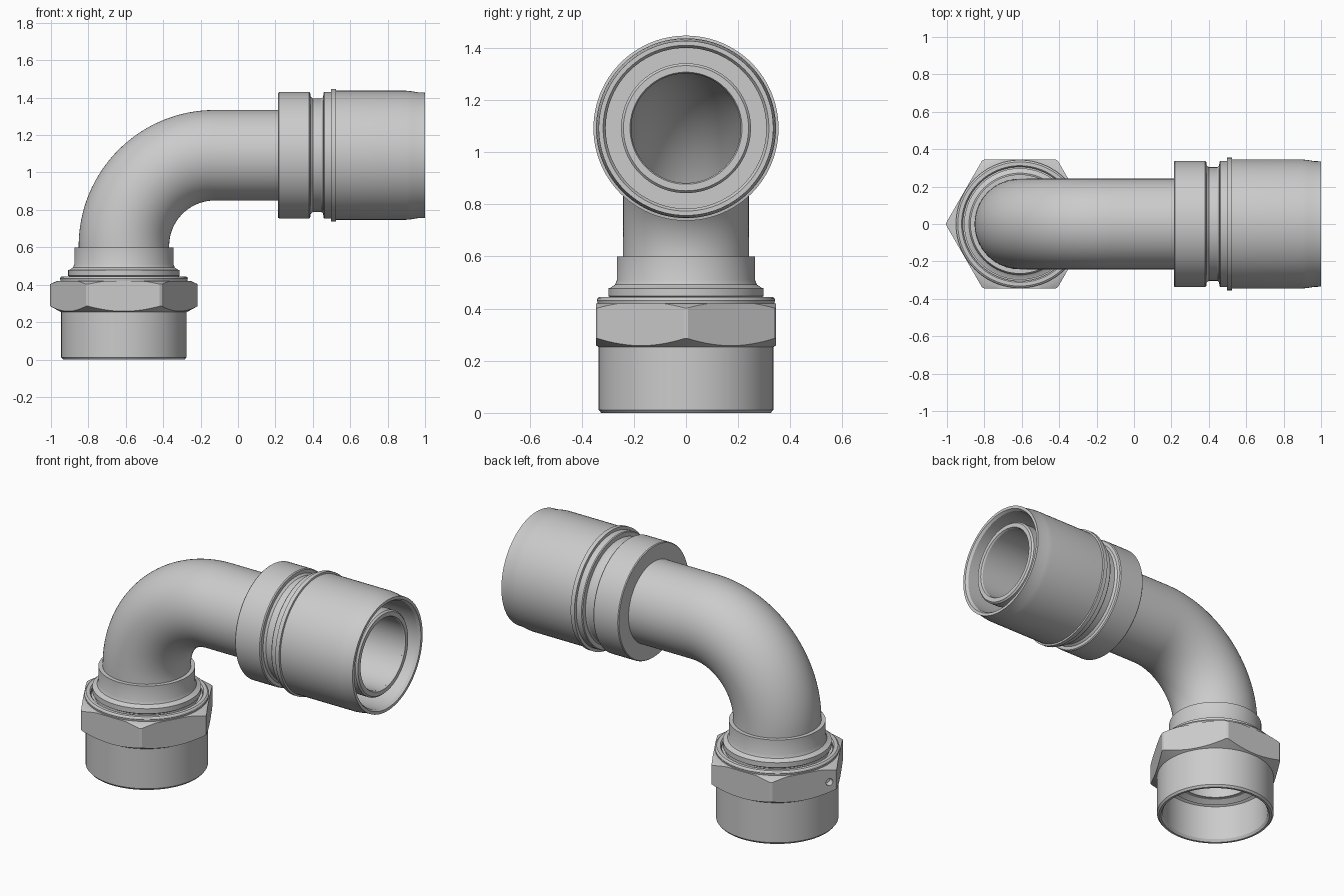
import bpy, bmesh, math
from mathutils import Vector, Matrix

if "Cube" in bpy.data.objects:
    bpy.data.objects.remove(bpy.data.objects["Cube"])

AX, AZ = -0.61, 1.092        # vertical axis x, horizontal axis z
BEND = 0.485                 # bend radius of the tube
VERTICAL = Matrix.Translation((AX, 0, 0))
HORIZONTAL = Matrix.Translation((0, 0, AZ)) @ Matrix.Rotation(math.pi / 2, 4, 'Y')


def finish(name, bm):
    bmesh.ops.recalc_face_normals(bm, faces=bm.faces)
    me = bpy.data.meshes.new(name)
    bm.to_mesh(me)
    bm.free()
    ob = bpy.data.objects.new(name, me)
    bpy.context.collection.objects.link(ob)
    return ob


def smooth(ob):
    bpy.ops.object.select_all(action='DESELECT')
    ob.select_set(True)
    bpy.context.view_layer.objects.active = ob
    bpy.ops.object.shade_smooth_by_angle(angle=math.radians(28))


def skin(bm, rings):
    # close the rings into a torus-like solid
    n = len(rings[0])
    for a, b in zip(rings, rings[1:] + rings[:1]):
        for i in range(n):
            j = (i + 1) % n
            bm.faces.new((a[i], a[j], b[j], b[i]))


def revolve(name, profile, frame, n=96):
    # closed (radius, along) profile turned around the frame's z axis
    bm = bmesh.new()
    rings = [[bm.verts.new(frame @ Vector((r * math.cos(t), r * math.sin(t), h)))
              for t in (2 * math.pi * i / n for i in range(n))] for r, h in profile]
    skin(bm, rings)
    return finish(name, bm)


def boolean(ob, cutter, op):
    m = ob.modifiers.new(op.lower(), 'BOOLEAN')
    m.operation, m.object, m.solver = op, cutter, 'EXACT'
    bpy.context.view_layer.objects.active = ob
    bpy.ops.object.modifier_apply(modifier=m.name)
    bpy.data.objects.remove(cutter)


# bent tube: outer wall out, bore back
cx, cz = AX + BEND, AZ - BEND
path = [(Vector((AX, 0, 0.24)), 0.0)]
for i in range(33):
    a = math.pi / 2 * i / 32
    path.append((Vector((cx - BEND * math.cos(a), 0, cz + BEND * math.sin(a))), a))
path.append((Vector((0.96, 0, AZ)), math.pi / 2))
bm = bmesh.new()


def tube_ring(p, a, r, n=80):
    side = Vector((math.cos(a), 0, -math.sin(a)))
    return [bm.verts.new(p + r * (side * math.cos(t) + Vector((0, 1, 0)) * math.sin(t)))
            for t in (2 * math.pi * i / n for i in range(n))]


skin(bm, [tube_ring(p, a, 0.242) for p, a in path] +
     [tube_ring(p, a, 0.21) for p, a in reversed(path)])
smooth(finish("bent_tube", bm))

# collar welded to the lower end of the tube
smooth(revolve("tube_collar", [
    (0.235, 0.60), (0.265, 0.60), (0.265, 0.51), (0.272, 0.492), (0.29, 0.48),
    (0.298, 0.478), (0.298, 0.448), (0.285, 0.44), (0.285, 0.24), (0.265, 0.22),
    (0.235, 0.24)], VERTICAL))

# retaining ring on top of the nut
smooth(revolve("retaining_ring", [
    (0.305, 0.41), (0.305, 0.437), (0.312, 0.445), (0.332, 0.445), (0.339, 0.44),
    (0.342, 0.432), (0.339, 0.422), (0.339, 0.41)], VERTICAL))

# chamfered hexagon nut
bm = bmesh.new()
bmesh.ops.create_cone(bm, cap_ends=True, segments=6, radius1=0.398, radius2=0.398, depth=0.3,
                      matrix=Matrix.Translation((AX, 0, 0.34)))
for v in bm.verts:   # corners point along x
    p = v.co - Vector((AX, 0, 0))
    k = round(math.atan2(p.y, p.x) / (math.pi / 3) - 1e-3)
    v.co = Vector((AX + 0.398 * math.cos(k * math.pi / 3), 0.398 * math.sin(k * math.pi / 3), v.co.z))
nut = finish("hex_nut", bm)
boolean(nut, revolve("chamfer_cutter", [
    (0.284, 0.25), (0.33, 0.25), (0.394, 0.285), (0.394, 0.403), (0.358, 0.42),
    (0.284, 0.42)], VERTICAL), 'INTERSECT')

# small wire hole in one rear flat, near its corner
normal = Vector((math.cos(math.radians(150)), math.sin(math.radians(150)), 0))
along = Vector((-0.5, -0.866, 0))
bm = bmesh.new()
bmesh.ops.create_cone(bm, cap_ends=True, segments=24, radius1=0.021, radius2=0.021, depth=0.08,
                      matrix=Matrix.Translation(Vector((AX, 0, 0.337)) + normal * 0.345 + along * 0.155)
                      @ normal.to_track_quat('Z', 'Y').to_matrix().to_4x4())
boolean(nut, finish("hole_cutter", bm), 'DIFFERENCE')
smooth(nut)

# threaded skirt of the nut, open below
smooth(revolve("nut_skirt", [
    (0.335, 0.27), (0.335, 0.012), (0.325, 0.0), (0.312, 0.0), (0.302, 0.015),
    (0.302, 0.23), (0.27, 0.25), (0.27, 0.27)], VERTICAL))

# hose shell: collar, groove, rim, body and deep open end
smooth(revolve("hose_shell", [
    (0.235, 0.215), (0.334, 0.215), (0.338, 0.22), (0.338, 0.38), (0.333, 0.386),
    (0.314, 0.388), (0.304, 0.40), (0.304, 0.445), (0.31, 0.455), (0.334, 0.457),
    (0.338, 0.462), (0.338, 0.497), (0.355, 0.498), (0.355, 0.523), (0.345, 0.525),
    (0.345, 0.90), (0.342, 0.93), (0.336, 0.965), (0.335, 1.0), (0.318, 1.0),
    (0.308, 0.985), (0.308, 0.42), (0.235, 0.42)][:21] + [(0.308, 0.55), (0.235, 0.55)],
    HORIZONTAL))

# nipple lip around the bore at the hose end
smooth(revolve("nipple_lip", [
    (0.215, 0.90), (0.249, 0.90), (0.249, 0.96), (0.24, 0.97), (0.215, 0.97), (0.21, 0.96)],
    HORIZONTAL))
